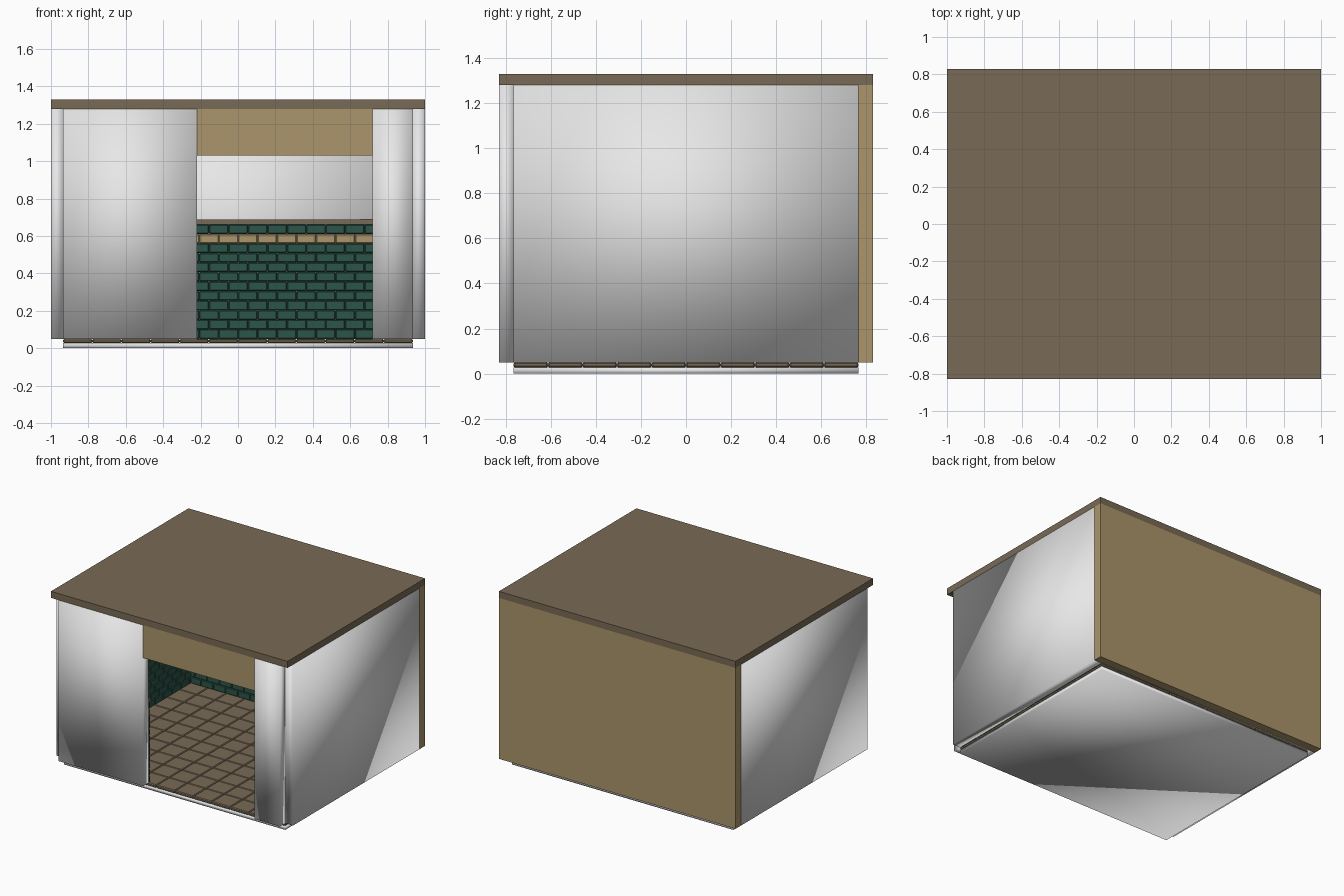
import bpy, bmesh, math
from mathutils import Matrix, Vector

cube = bpy.data.objects.get("Cube")
if cube:
    bpy.data.objects.remove(cube, do_unlink=True)


def material(name, rgb):
    m = bpy.data.materials.new(name)
    m.use_nodes = True
    m.diffuse_color = (*rgb, 1)
    bsdf = next(n for n in m.node_tree.nodes if n.type == 'BSDF_PRINCIPLED')
    bsdf.inputs["Base Color"].default_value = (*rgb, 1)
    return m


WHITE = material("white_plaster", (0.8, 0.8, 0.8))
BROWN = material("brown_timber", (0.19, 0.145, 0.092))
TAN = material("tan_panel", (0.41, 0.30, 0.145))
GREEN = material("green_tile", (0.025, 0.09, 0.066))

# Shared dimensions
X, Y = 1.0, 0.83            # outer half sizes
IX, IY = 0.935, 0.765       # inner half sizes
FLOOR, CEILING, TOP = 0.05, 1.28, 1.33
DOOR_L, DOOR_R, DOOR_TOP = -0.22, 0.72, 1.03
ROWS, ROW_H, BRICK_W, BRICK_D = 12, 0.051, 0.104, 0.02
RAIL_Z = FLOOR + ROWS * ROW_H


def add_box(bm, lo, hi, mat_index=0):
    lo, hi = Vector(lo), Vector(hi)
    mat = Matrix.Translation((lo + hi) / 2) @ Matrix.Diagonal((*(hi - lo), 1))
    verts = bmesh.ops.create_cube(bm, size=1, matrix=mat)["verts"]
    for f in {f for v in verts for f in v.link_faces}:
        f.material_index = mat_index


def finish(name, bm, mats, smooth=False, bevel=0):
    me = bpy.data.meshes.new(name)
    bm.to_mesh(me)
    bm.free()
    for m in mats:
        me.materials.append(m)
    if smooth:
        for p in me.polygons:
            p.use_smooth = True
    ob = bpy.data.objects.new(name, me)
    bpy.context.scene.collection.objects.link(ob)
    if bevel:
        mod = ob.modifiers.new("Bevel", 'BEVEL')
        mod.width, mod.segments = bevel, 1
    return ob


def box(name, lo, hi, mat, smooth=False):
    bm = bmesh.new()
    add_box(bm, lo, hi)
    return finish(name, bm, [mat], smooth)


def tiled_wall(name, start, end, offset, angle):
    """Running-bond tiles with a tan band, capped by a timber rail."""
    bm = bmesh.new()
    for row in range(ROWS):
        z = FLOOR + row * ROW_H
        u = start - (BRICK_W / 2 if row % 2 else 0)
        while u < end - 0.005:
            a, b = max(u, start), min(u + BRICK_W, end)
            add_box(bm, (a, -BRICK_D, z), (b, 0, z + ROW_H),
                    1 if row == ROWS - 2 else 0)
            u += BRICK_W
    turn = Matrix.Rotation(angle, 4, 'Z') @ Matrix.Translation((0, offset, 0))
    bm.transform(turn)
    finish(name + "_tiles", bm, [GREEN, TAN], bevel=0.005)
    rail = box(name + "_rail", (start, -0.028, RAIL_Z), (end, 0, RAIL_Z + 0.025), BROWN)
    rail.data.transform(turn)


# Roof and floor slab
box("roof", (-X, -Y, CEILING), (X, Y, TOP), BROWN)
box("floor_slab", (-IX, -IY, 0), (IX, IY, 0.027), WHITE, True)

# Floor tiles
bm = bmesh.new()
NX, NY = 12, 10
sx, sy = 2 * IX / NX, 2 * IY / NY
for i in range(NX):
    for j in range(NY):
        x, y = -IX + i * sx, -IY + j * sy
        add_box(bm, (x, y, 0.027), (x + sx, y + sy, FLOOR))
finish("floor_tiles", bm, [BROWN], bevel=0.006)

# Side walls, leaving open notches at the front corners
for side, s in (("left", 1), ("right", -1)):
    a, b = sorted((s * IX, s * X))
    box(side + "_wall", (a, -IY, FLOOR), (b, IY, CEILING), WHITE, True)

# Front wall panels and the panel above the doorway
box("front_wall_wide", (-IX, -Y, FLOOR), (DOOR_L, -IY, CEILING), WHITE, True)
box("front_wall_narrow", (DOOR_R, -Y, FLOOR), (IX, -IY, CEILING), WHITE, True)
box("door_header", (DOOR_L, -Y, DOOR_TOP), (DOOR_R, -IY, CEILING), TAN)

# Back wall with a white inner lining
box("back_wall", (-X, IY, FLOOR), (X, Y, CEILING), TAN)
box("back_lining", (-IX, IY - 0.006, FLOOR), (IX, IY + 0.02, CEILING - 0.002), WHITE, True)

# Tiled dado around the room
q = math.pi / 2
tiled_wall("back", -IX, IX, IY - 0.006, 0)
tiled_wall("left", -IY + BRICK_D, IY - 0.03, IX, -q)
tiled_wall("right", -IY + 0.03, IY - BRICK_D, IX, q)
tiled_wall("front_wide", -DOOR_L, IX, IY, 2 * q)
tiled_wall("front_narrow", -IX, -DOOR_R, IY, 2 * q)
